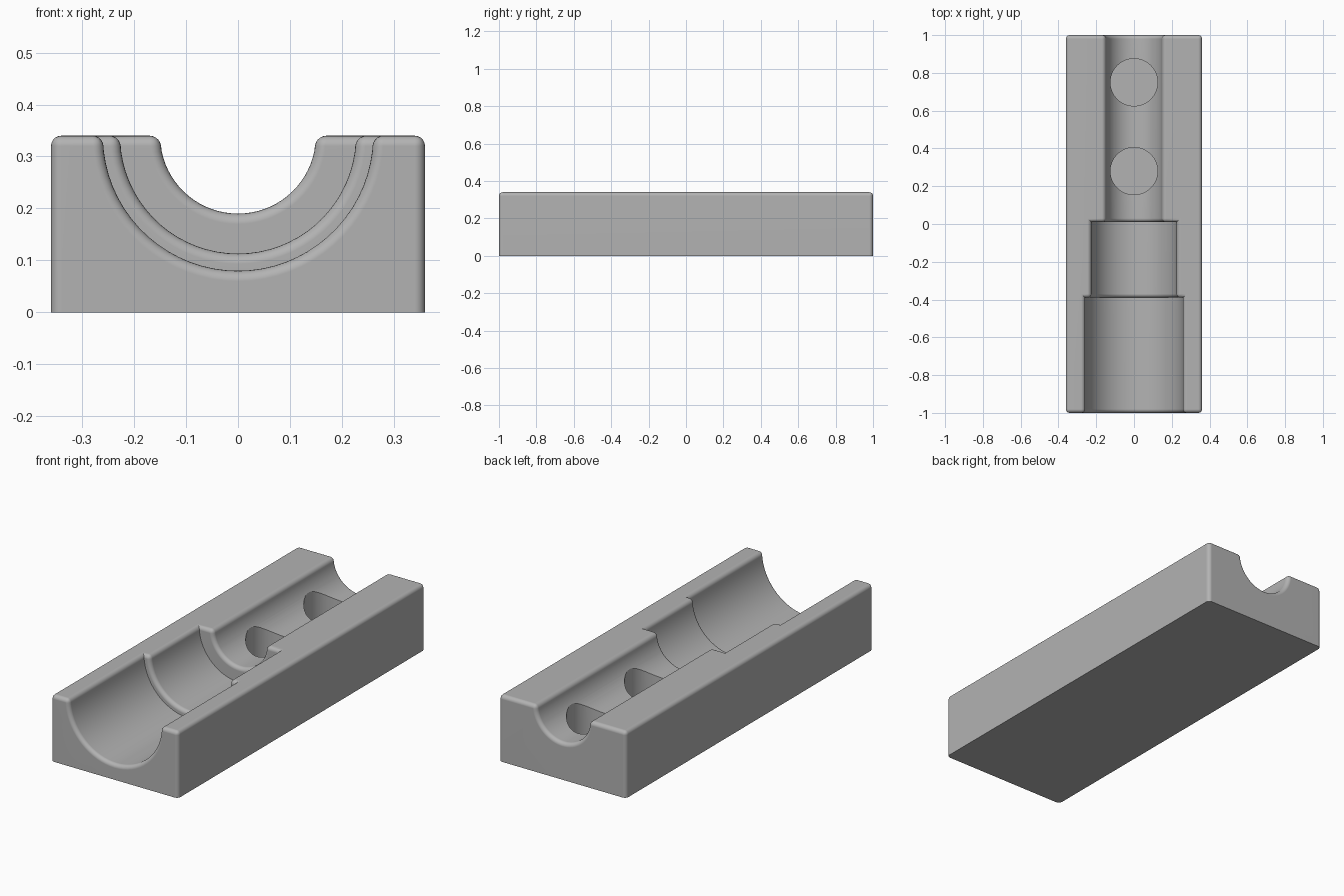
import bpy, bmesh, math

if "Cube" in bpy.data.objects:
    bpy.data.objects.remove(bpy.data.objects["Cube"])

TOP, HALF_W, FILLET = 0.34, 0.36, 0.02

grey = bpy.data.materials.new("plain grey")
grey.diffuse_color = (0.45, 0.45, 0.45, 1)
grey.use_nodes = True
grey.node_tree.nodes["Principled BSDF"].inputs["Base Color"].default_value = grey.diffuse_color


def new_object(name, bm):
    bmesh.ops.recalc_face_normals(bm, faces=bm.faces)
    mesh = bpy.data.meshes.new(name)
    bm.to_mesh(mesh)
    bm.free()
    obj = bpy.data.objects.new(name, mesh)
    bpy.context.collection.objects.link(obj)
    return obj


def prism(name, profile, offset):
    """Extrude a closed outline of 3D points along an offset."""
    bm = bmesh.new()
    face = bm.faces.new([bm.verts.new(p) for p in profile])
    made = bmesh.ops.extrude_face_region(bm, geom=[face])["geom"]
    bmesh.ops.translate(bm, vec=offset,
                        verts=[g for g in made if isinstance(g, bmesh.types.BMVert)])
    return new_object(name, bm)


def cut(target, cutter):
    """Subtract the cutter, then hide it."""
    mod = target.modifiers.new("cut", 'BOOLEAN')
    mod.operation, mod.solver, mod.object = 'DIFFERENCE', 'EXACT', cutter
    bpy.context.view_layer.objects.active = target
    bpy.ops.object.modifier_apply(modifier=mod.name)
    cutter.hide_render = True
    cutter.hide_set(True)


def channel(name, radius, y_end):
    """U-shaped cutter from beyond the front up to y_end."""
    first = 0.03 / radius            # wide first facet leaves room for the fillet
    n = 32
    angles = [0] + [first + (math.pi - 2 * first) * i / n for i in range(n + 1)] + [math.pi]
    outline = [(radius, -1.1, 0.5)]
    outline += [(radius * math.cos(a), -1.1, TOP - radius * math.sin(a)) for a in angles]
    outline.append((-radius, -1.1, 0.5))
    return prism(name, outline, (0, y_end + 1.1, 0))


# Block
block = prism("mould_block", [(-HALF_W, -1, 0), (HALF_W, -1, 0), (HALF_W, 1, 0), (-HALF_W, 1, 0)],
              (0, 0, TOP))

# Stepped half-round channel
for name, radius, y_end in (("narrow_channel_cutter", 0.15, 1.1),
                            ("middle_channel_cutter", 0.227, 0.01),
                            ("wide_channel_cutter", 0.26, -0.39)):
    cut(block, channel(name, radius, y_end))

# Fillets on every convex edge except around the base
bm = bmesh.new()
bm.from_mesh(block.data)
bmesh.ops.remove_doubles(bm, verts=bm.verts, dist=1e-5)
bm.normal_update()
edges = [e for e in bm.edges if e.is_manifold and e.calc_face_angle_signed() > math.radians(50)
         and max(v.co.z for v in e.verts) > 0.001]
bmesh.ops.bevel(bm, geom=edges, offset=FILLET, segments=5, profile=0.5,
                affect='EDGES', clamp_overlap=False)
bm.to_mesh(block.data)
bm.free()

# Two round pockets in the narrow channel
for i, y in enumerate((0.28, 0.75)):
    ring = [(0.125 * math.cos(2 * math.pi * k / 64), y + 0.125 * math.sin(2 * math.pi * k / 64), 0.06)
            for k in range(64)]
    cut(block, prism(f"pocket_cutter_{i + 1}", ring, (0, 0, 0.5)))

# Finish
block.data.materials.clear()
block.data.materials.append(grey)
for p in block.data.polygons:
    p.material_index = 0
bpy.ops.object.select_all(action='DESELECT')
block.select_set(True)
bpy.context.view_layer.objects.active = block
bpy.ops.object.shade_smooth_by_angle(angle=math.radians(30))
weighted = block.modifiers.new("weighted normals", 'WEIGHTED_NORMAL')
weighted.keep_sharp = True
